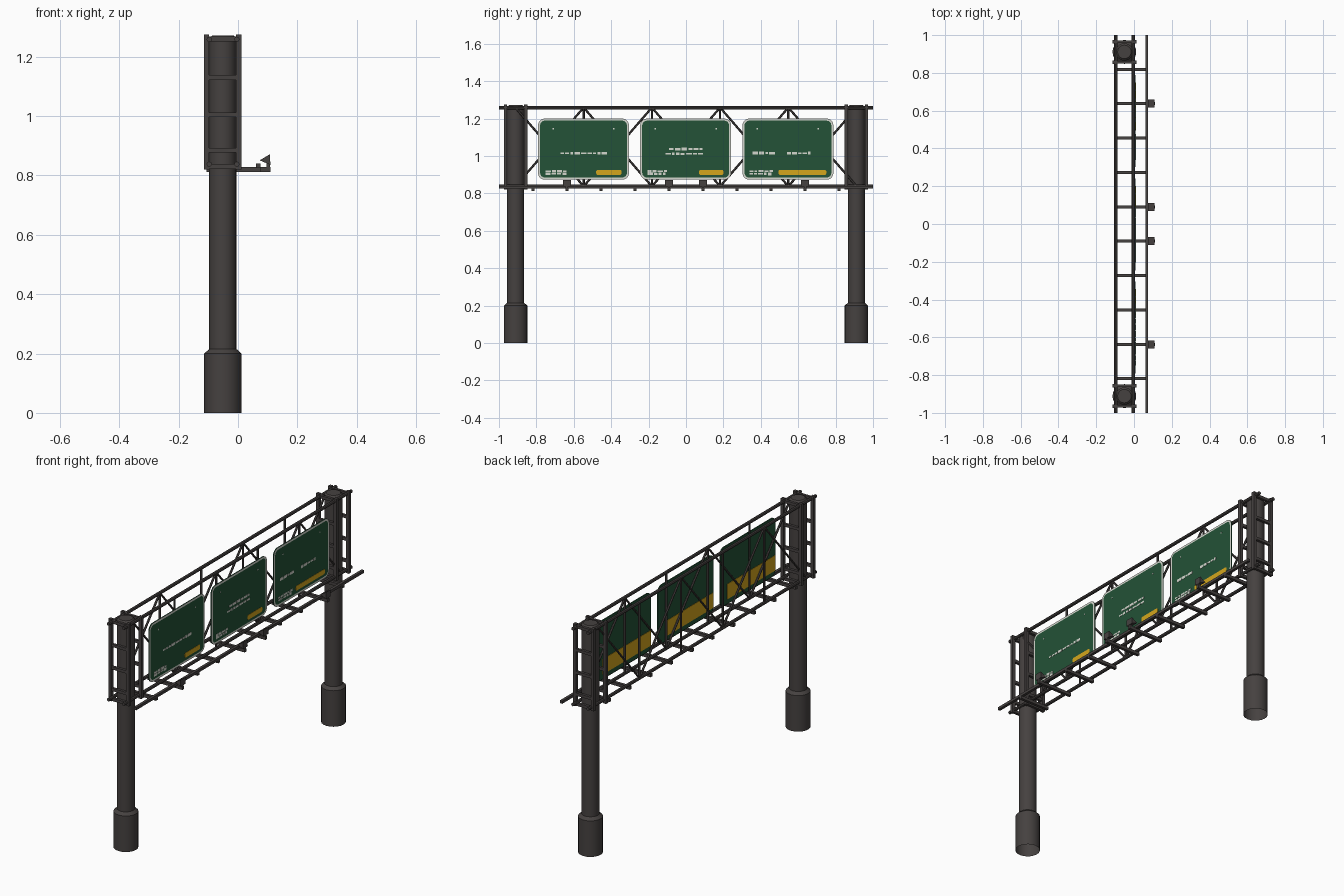
import bpy, bmesh, math, random
from mathutils import Vector

if "Cube" in bpy.data.objects:
    bpy.data.objects.remove(bpy.data.objects["Cube"])

random.seed(4)


def material(name, rgb):
    m = bpy.data.materials.new(name)
    m.diffuse_color = (*rgb, 1)
    m.use_nodes = True
    m.node_tree.nodes["Principled BSDF"].inputs["Base Color"].default_value = m.diffuse_color
    return m


STEEL = material("dark steel", (0.060, 0.053, 0.051))
GREEN = material("sign green", (0.017, 0.085, 0.038))
WHITE = material("pale grey", (0.66, 0.68, 0.62))
YELLOW = material("amber yellow", (0.66, 0.38, 0.012))


def finish(name, bm, mat, smooth=False):
    bmesh.ops.recalc_face_normals(bm, faces=bm.faces)
    me = bpy.data.meshes.new(name)
    bm.to_mesh(me)
    bm.free()
    me.materials.append(mat)
    ob = bpy.data.objects.new(name, me)
    bpy.context.collection.objects.link(ob)
    if smooth:
        bpy.context.view_layer.objects.active = ob
        ob.select_set(True)
        bpy.ops.object.shade_smooth_by_angle(angle=math.radians(35))
        ob.select_set(False)


def add_box(bm, lo, hi):
    v = bmesh.ops.create_cube(bm, size=1)["verts"]
    for p in v:
        p.co = Vector([(a + b) / 2 + c * (b - a) for a, b, c in zip(lo, hi, p.co)])


def add_rod(bm, a, b, r, sides=8):
    a, b = Vector(a), Vector(b)
    d = b - a
    v = bmesh.ops.create_cone(bm, cap_ends=True, segments=sides, radius1=r,
                              radius2=r, depth=d.length)["verts"]
    q = Vector((0, 0, 1)).rotation_difference(d)
    for p in v:
        p.co = q @ p.co + (a + b) / 2


def prism(bm, pts, axis, lo, hi):
    """Extrude a closed outline along axis 0 (points are y,z) or 1 (points are x,z)."""
    put = (lambda p, t: (t, p[0], p[1])) if axis == 0 else (lambda p, t: (p[0], t, p[1]))
    f = [[bm.verts.new(put(p, t)) for p in pts] for t in (lo, hi)]
    bm.faces.new(f[0])
    bm.faces.new(f[1])
    n = len(pts)
    for i in range(n):
        j = (i + 1) % n
        bm.faces.new((f[0][i], f[0][j], f[1][j], f[1][i]))


def rounded(y0, y1, z0, z1, r, steps=5):
    pts = []
    for k, (cy, cz) in enumerate([(y1 - r, z1 - r), (y0 + r, z1 - r),
                                  (y0 + r, z0 + r), (y1 - r, z0 + r)]):
        for s in range(steps + 1):
            a = math.pi / 2 * (k + s / steps)
            pts.append((cy + r * math.cos(a), cz + r * math.sin(a)))
    return pts


# Columns with wide footings (open underneath)
CX, CY = -0.051, 0.911
XB, XF = -0.097, -0.004       # back and front truss planes
profile = [(0.063, 0), (0.063, 0.2), (0.046, 0.215), (0.046, 1.262), (0.036, 1.272)]
for side, sy in (("left", -1), ("right", 1)):
    bm = bmesh.new()
    n, rings = 20, []
    for r, z in profile:
        rings.append([bm.verts.new((CX + r * math.cos(2 * math.pi * i / n),
                                    sy * CY + r * math.sin(2 * math.pi * i / n), z))
                      for i in range(n)])
    for a, b in zip(rings, rings[1:]):
        for i in range(n):
            bm.faces.new((a[i], a[(i + 1) % n], b[(i + 1) % n], b[i]))
    bm.faces.new(rings[-1])
    finish(side + "_column", bm, STEEL, True)

    # Ladder frames on both sides of each column
    bm = bmesh.new()
    for y in (sy * CY - 0.054, sy * CY + 0.054):
        for x0 in (-0.115, -0.006):
            add_box(bm, (x0, y - 0.009, 0.82), (x0 + 0.018, y + 0.009, 1.275))
        for z in (0.83, 0.885, 1.005, 1.13, 1.26):
            add_box(bm, (-0.1, y - 0.007, z - 0.008), (-0.003, y + 0.007, z + 0.008))
    finish(side + "_ladder_frame", bm, STEEL)

# Truss chords
ZB, ZT = 0.838, 1.259
bm = bmesh.new()
for x in (XB, XF):
    for z in (ZB, ZT):
        add_rod(bm, (x, -1, z), (x, 1, z), 0.009)
finish("truss_chords", bm, STEEL, False)

# Truss web: zigzag diagonals, opposite phase on the two planes, plus uprights
nodes = [-0.912 + 0.3648 * i for i in range(6)]
bm = bmesh.new()
for x, phase in ((XB, 0), (XF - 0.003, 1)):
    for i in range(5):
        za, zb = (ZB, ZT) if (i + phase) % 2 == 0 else (ZT, ZB)
        add_rod(bm, (x, nodes[i], za), (x, nodes[i + 1], zb), 0.006, 6)
    for y in nodes[1:-1]:
        add_rod(bm, (x, y, ZB), (x, y, ZT), 0.006, 6)
finish("truss_web", bm, STEEL)

# Service walkway: cross arms and outer rail
arms = [-0.819 + 0.182 * i for i in range(10)]
lit = (1, 4, 5, 8)
bm = bmesh.new()
for i, y in enumerate(arms):
    add_box(bm, (-0.106, y - 0.008, 0.812), (0.11 if i in lit else 0.075, y + 0.008, 0.829))
add_box(bm, (0.06, -1, 0.826), (0.075, 1, 0.841))
finish("walkway", bm, STEEL)

# Floodlights aimed at the signs
bm = bmesh.new()
for i in lit:
    y = arms[i]
    prism(bm, [(0.073, 0.851), (0.108, 0.872), (0.109, 0.836)], 1, y - 0.021, y + 0.021)
    add_box(bm, (0.096, y - 0.006, 0.825), (0.108, y + 0.006, 0.845))
finish("floodlights", bm, STEEL)

# Signs: (left edge, text dashes (y0, y1, z), footer text, yellow plate)
signs = [
    (-0.791, [(-0.67, -0.42, 1.015)], (-0.75, -0.64), (-0.48, -0.345)),
    (-0.245, [(-0.09, 0.09, 1.037), (-0.11, 0.09, 1.012)], (-0.205, -0.095), (0.07, 0.2)),
    (0.302, [(0.355, 0.48, 1.015), (0.54, 0.665, 1.015)], (0.34, 0.465), (0.495, 0.75)),
]
for k, (y0, texts, foot, plate) in enumerate(signs, 1):
    y1, z0, z1 = y0 + 0.486, 0.874, 1.2
    bm = bmesh.new()
    prism(bm, rounded(y0, y1, z0, z1, 0.035), 0, 0.003, 0.008)
    finish(f"sign_panel_{k}", bm, GREEN)

    # Pale border ring on the front
    bm = bmesh.new()
    e = 0.011
    outer = [bm.verts.new((0.0092, *p)) for p in rounded(y0, y1, z0, z1, 0.035)]
    inner = [bm.verts.new((0.0092, *p))
             for p in rounded(y0 + e, y1 - e, z0 + e, z1 - e, 0.025)]
    for i in range(len(outer)):
        j = (i + 1) % len(outer)
        bm.faces.new((outer[i], outer[j], inner[j], inner[i]))
    finish(f"sign_border_{k}", bm, WHITE)

    # Abstract dashes in place of wording
    bm = bmesh.new()
    rows = texts + [(*foot, 0.919), (*foot, 0.905)]
    for a, b, z in rows:
        y = a
        while y < b - 0.008:
            w = min(random.uniform(0.014, 0.032), b - y)
            h = random.uniform(0.004, 0.008)
            add_box(bm, (0.007, y, z - h), (0.0094, y + w, z + h))
            y += w + 0.006
    for y in (y0 + 0.08, y1 - 0.08):
        add_box(bm, (0.007, y - 0.004, 1.143), (0.0094, y + 0.004, 1.149))
    finish(f"sign_dashes_{k}", bm, WHITE)

    # Yellow plate on the front, yellow band on the back
    bm = bmesh.new()
    prism(bm, rounded(*plate, 0.899, 0.926, 0.008, 3), 0, 0.007, 0.0094)
    add_box(bm, (0.001, y0 + 0.002, 0.9), (0.004, y1 - 0.06, 0.985))
    finish(f"sign_yellow_{k}", bm, YELLOW)
